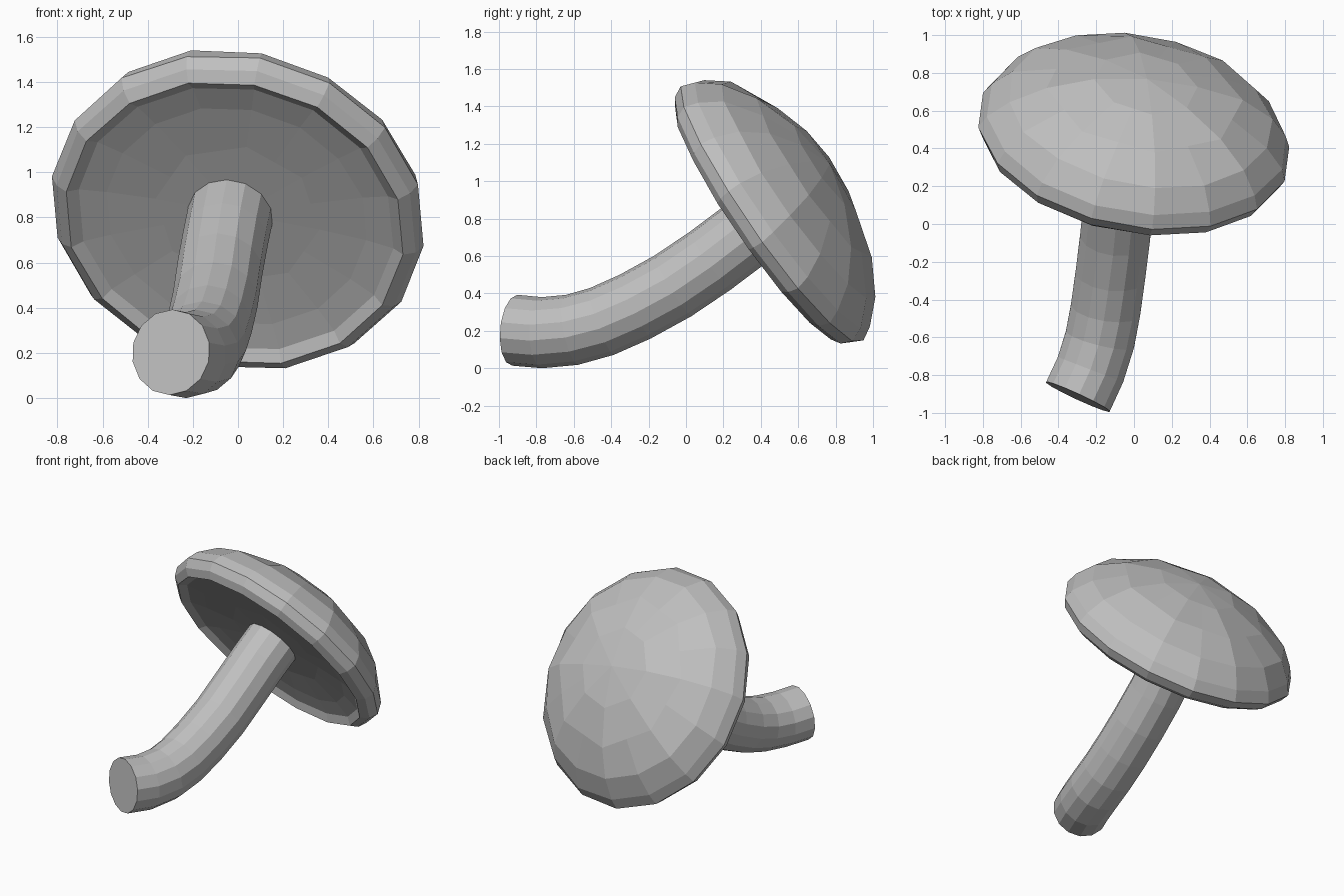
import bpy, bmesh, math, random
from mathutils import Vector, Matrix

if "Cube" in bpy.data.objects:
    bpy.data.objects.remove(bpy.data.objects["Cube"], do_unlink=True)

random.seed(4)
grey = bpy.data.materials.new("plain grey")
grey.use_nodes = True
colour = (0.52, 0.52, 0.52, 1)
grey.diffuse_color = colour
grey.node_tree.nodes["Principled BSDF"].inputs["Base Color"].default_value = colour


def skin_rings(name, rings, cap_start, cap_end):
    """Join rings of points into a flat-shaded skin; caps are a point or None."""
    bm = bmesh.new()
    loops = [[bm.verts.new(p) for p in ring] for ring in rings]
    n = len(loops[0])
    for a, b in zip(loops, loops[1:]):
        for i in range(n):
            j = (i + 1) % n
            bm.faces.new((a[i], a[j], b[j], b[i]))
    for loop, tip in ((loops[0], cap_start), (loops[-1], cap_end)):
        if tip is None:
            bm.faces.new(loop)
        else:
            centre = bm.verts.new(tip)
            for i in range(n):
                bm.faces.new((loop[i], loop[(i + 1) % n], centre))
    bmesh.ops.recalc_face_normals(bm, faces=bm.faces)
    mesh = bpy.data.meshes.new(name)
    bm.to_mesh(mesh)
    bm.free()
    mesh.materials.append(grey)
    obj = bpy.data.objects.new(name, mesh)
    bpy.context.collection.objects.link(obj)
    return obj


# Cap: tilted turned shape; profile of (radius, height, coarse ring, roughness)
SIDES = 16
LEAN = 0.1  # the dome leans upwards as it rises
profile = [
    (0.28, 0.38, True, 0.012), (0.53, 0.3, True, 0.012),
    (0.71, 0.19, False, 0.01), (0.81, 0.075, False, 0.006),
    (0.84, 0.0, False, 0.003), (0.81, -0.06, False, 0.003),
    (0.76, -0.095, False, 0.003), (0.71, -0.06, False, 0.003),
    (0.585, -0.04, False, 0.005), (0.37, -0.025, True, 0.004),
]


def cap_ring(radius, height, coarse, rough):
    pts = []
    for i in range(SIDES):
        a = math.tau * i / SIDES
        r = radius * (1 + random.uniform(-rough, rough))
        h = height + random.uniform(-rough, rough) * 0.5
        pts.append(Vector((r * math.cos(a), r * math.sin(a) - LEAN * max(h, 0), h)))
    if coarse:  # odd points lie on the chord, leaving eight broad facets
        for i in range(1, SIDES, 2):
            pts[i] = (pts[i - 1] + pts[(i + 1) % SIDES]) / 2
    return pts


axis = Vector((0.157, 0.815, 0.565)).normalized()
side = Vector((0.84, -0.05, -0.155))
side = (side - axis * side.dot(axis)).normalized()
back = axis.cross(side)
cap = skin_rings("mushroom_cap", [cap_ring(*p) for p in profile],
                 Vector((0, -LEAN * 0.41, 0.41)), Vector((0, 0, -0.02)))
tilt = Matrix((side, back, axis)).transposed().to_4x4()
cap.data.transform(Matrix.Translation((0, 0.46, 0.828)) @ tilt)

# Stem: round tube along a bent path, flat at the foot
path = [Vector(p) for p in (
    (-0.297, -0.915, 0.203), (-0.23, -0.77, 0.19), (-0.18, -0.61, 0.205),
    (-0.15, -0.45, 0.25), (-0.125, -0.27, 0.33), (-0.1, -0.07, 0.44),
    (-0.08, 0.13, 0.575), (-0.055, 0.31, 0.71), (-0.03, 0.48, 0.83))]
STEM_SIDES = 14
rings = []
for k, p in enumerate(path):
    tangent = (path[min(k + 1, len(path) - 1)] - path[max(k - 1, 0)]).normalized()
    across = tangent.cross(Vector((0, 0, 1))).normalized()
    up = across.cross(tangent)
    angles = [math.tau * (i + 0.5) / STEM_SIDES for i in range(STEM_SIDES)]
    rings.append([p + 0.19 * (math.cos(a) * across + math.sin(a) * up) for a in angles])
skin_rings("mushroom_stem", rings, None, None)
